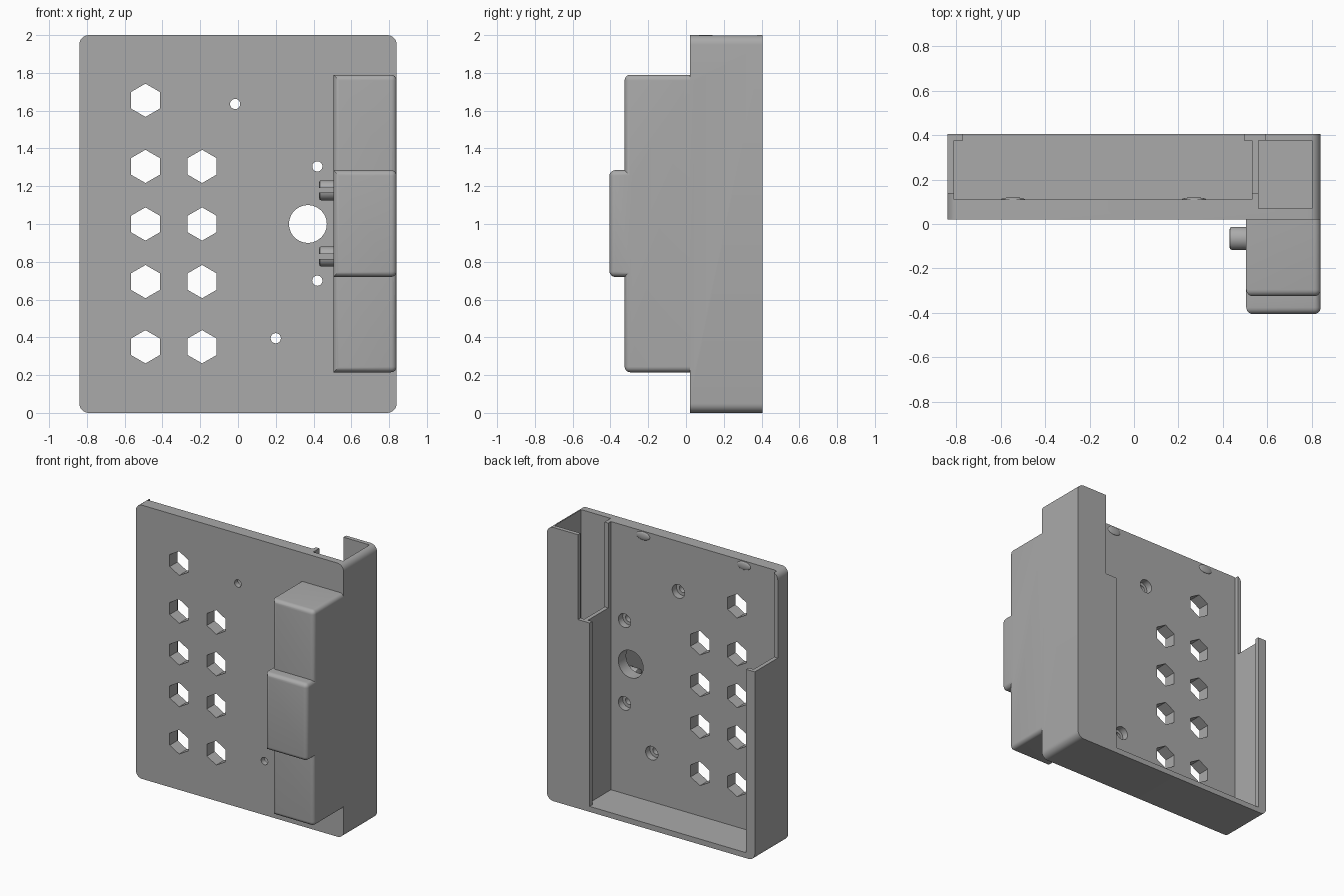
import bpy, bmesh, math
from mathutils import Matrix, Vector

cube = bpy.data.objects.get("Cube")
if cube:
    bpy.data.objects.remove(cube, do_unlink=True)

grey = bpy.data.materials.new("plain grey")
grey.use_nodes = True
grey.diffuse_color = (0.4, 0.4, 0.4, 1)
grey.node_tree.nodes["Principled BSDF"].inputs["Base Color"].default_value = (0.4, 0.4, 0.4, 1)


def finish(name, bm):
    mesh = bpy.data.meshes.new(name)
    bmesh.ops.recalc_face_normals(bm, faces=bm.faces)
    bm.to_mesh(mesh)
    bm.free()
    mesh.materials.append(grey)
    obj = bpy.data.objects.new(name, mesh)
    bpy.context.collection.objects.link(obj)
    return obj


def box(name, x, y, z, radius=0, edge_rule=None):
    """Box from ranges; edges passing the rule are rounded."""
    bm = bmesh.new()
    bmesh.ops.create_cube(bm, size=1)
    for v in bm.verts:
        v.co = Vector(r[0] if c < 0 else r[1] for r, c in zip((x, y, z), v.co))
    if radius:
        edges = [e for e in bm.edges if edge_rule(e.verts[0].co, e.verts[1].co)]
        bmesh.ops.bevel(bm, geom=edges, offset=radius, segments=6, profile=0.5, affect='EDGES')
    return finish(name, bm)


def cylinder(name, centre, radius, depth, sides, axis='Y'):
    bm = bmesh.new()
    bmesh.ops.create_cone(bm, cap_ends=True, segments=sides, radius1=radius,
                          radius2=radius, depth=depth)
    turn = Matrix.Rotation(math.pi / 2, 4, 'X' if axis == 'Y' else 'Y')
    bmesh.ops.transform(bm, verts=bm.verts, matrix=Matrix.Translation(centre) @ turn)
    return finish(name, bm)


def combine(target, tool, operation):
    mod = target.modifiers.new("combine", 'BOOLEAN')
    mod.operation, mod.solver, mod.object = operation, 'EXACT', tool
    bpy.context.view_layer.objects.active = target
    bpy.ops.object.modifier_apply(modifier=mod.name)
    bpy.data.objects.remove(tool, do_unlink=True)


def smooth(obj):
    bpy.ops.object.select_all(action='DESELECT')
    obj.select_set(True)
    bpy.context.view_layer.objects.active = obj
    bpy.ops.object.shade_smooth_by_angle(angle=math.radians(30))


# Case with rounded front outline
SIDE, FRONT, BACK = 0.84, 0.02, 0.405
case = box("case", (-SIDE, SIDE), (FRONT, BACK), (0, 2), 0.05,
           lambda a, b: abs(a.y - b.y) > 0.1)

# Stepped block on the front, rounded away from its flat inner side
BLOCK_IN = 0.505
for y, z in (((-0.325, 0.05), (0.215, 1.79)), ((-0.405, -0.28), (0.72, 1.285))):
    block = box("front_block", (BLOCK_IN, SIDE), y, z, 0.03,
                lambda a, b: max(a.x, b.x) > 0.8 and min(a.y, b.y) < y[1] - 0.01
                or max(a.y, b.y) < y[1] - 0.01)
    combine(case, block, 'UNION')

# Tray, its lipped back opening, the side compartment and the upper notch
for x, y, z in (((-0.81, 0.53), (0.11, 0.375), (0.04, 2.1)),
                ((-0.77, 0.495), (0.3, 0.5), (0.04, 2.1)),
                ((0.56, 0.80), (0.07, 0.375), (0.04, 2.1)),
                ((-0.9, 0.59), (0.14, 0.5), (1.38, 2.1))):
    combine(case, box("cutter", x, y, z), 'DIFFERENCE')

# Hexagonal vents
for x, heights in ((-0.49, (0.35, 0.695, 1, 1.305, 1.655)), (-0.19, (0.35, 0.695, 1, 1.305))):
    for z in heights:
        combine(case, cylinder("cutter", (x, 0.06, z), 0.088, 0.3, 6), 'DIFFERENCE')

# Large round hole and counterbored screw holes
combine(case, cylinder("cutter", (0.37, 0.09, 1), 0.1, 0.2, 48), 'DIFFERENCE')
for x, z in ((-0.015, 1.635), (0.42, 1.305), (0.42, 0.7), (0.2, 0.395)):
    combine(case, cylinder("cutter", (x, 0.06, z), 0.027, 0.16, 24), 'DIFFERENCE')
    combine(case, cylinder("cutter", (x, 0.11, z), 0.05, 0.1, 24), 'DIFFERENCE')
smooth(case)

# Split pegs on the inner side of the block
for name, z in (("lower_peg", 0.828), ("upper_peg", 1.178)):
    peg = cylinder(name, (0.48, -0.065, z), 0.053, 0.1, 32, 'X')
    bm = bmesh.new()
    bm.from_mesh(peg.data)
    tip = [e for e in bm.edges if all(v.co.x < 0.45 for v in e.verts)]
    bmesh.ops.bevel(bm, geom=tip, offset=0.01, segments=2, profile=0.5, affect='EDGES')
    bm.to_mesh(peg.data)
    bm.free()
    combine(peg, box("cutter", (0.4, BLOCK_IN), (-0.2, 0.1), (z - 0.012, z + 0.012)), 'DIFFERENCE')
    smooth(peg)

# Shallow snap bumps near the open top of the tray
for name, x in (("left_snap_bump", 0.27), ("right_snap_bump", -0.545)):
    bm = bmesh.new()
    bmesh.ops.create_uvsphere(bm, u_segments=24, v_segments=12, radius=1)
    bmesh.ops.scale(bm, vec=(0.055, 0.01, 0.03), verts=bm.verts)
    bmesh.ops.translate(bm, vec=(x, 0.11, 1.965), verts=bm.verts)
    smooth(finish(name, bm))
